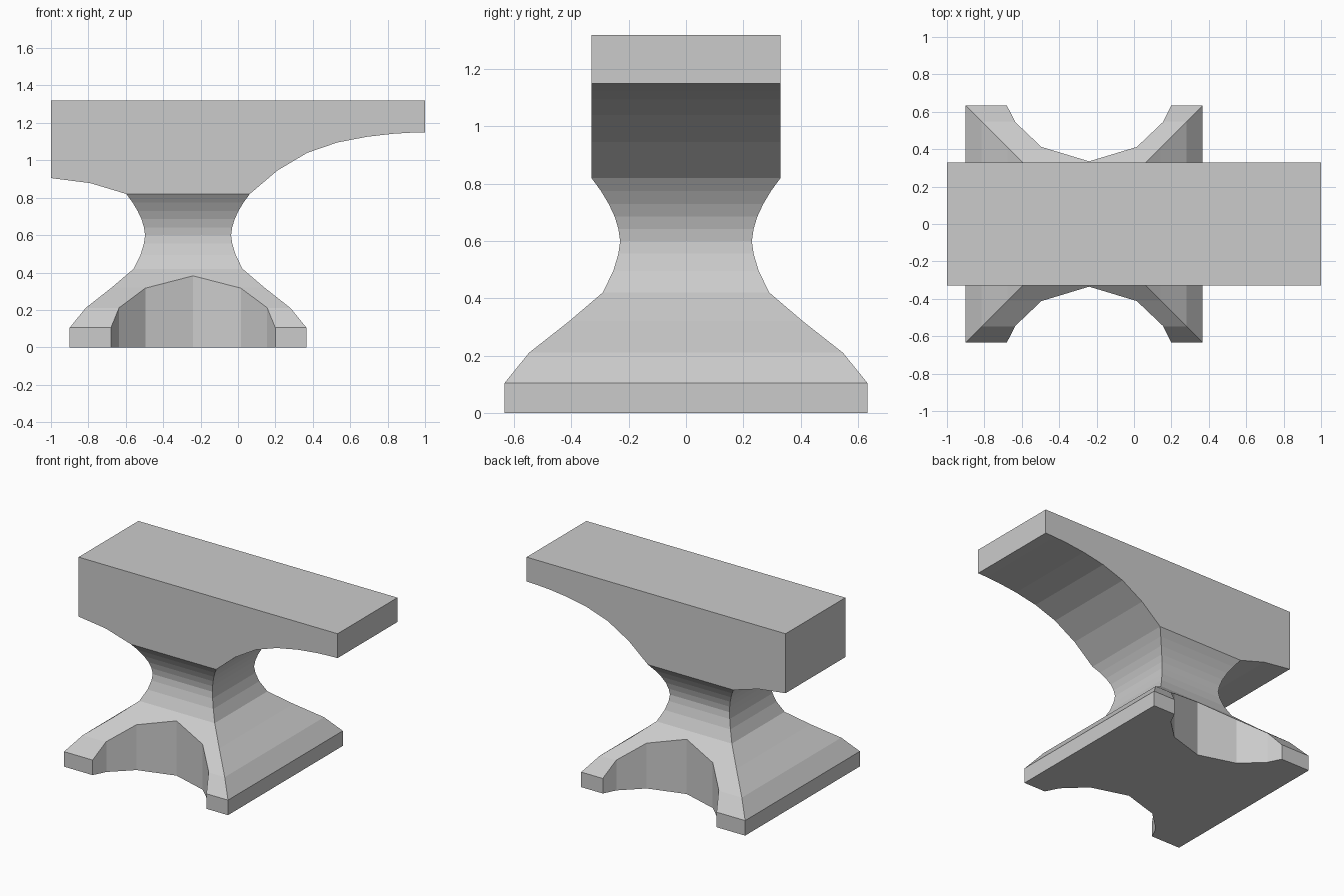
import bpy, bmesh

if "Cube" in bpy.data.objects:
    bpy.data.objects.remove(bpy.data.objects["Cube"])

CX = -0.267   # waist centre in x
HY = 0.33     # half width of the top block


def make_object(name, bm):
    bmesh.ops.recalc_face_normals(bm, faces=bm.faces[:])
    mesh = bpy.data.meshes.new(name)
    bm.to_mesh(mesh)
    bm.free()
    ob = bpy.data.objects.new(name, mesh)
    bpy.context.collection.objects.link(ob)
    return ob


bm = bmesh.new()

# flared square waist and foot: (half width, z), top to bottom
waist = [(HY, 0.82), (0.297, 0.775), (0.27, 0.73), (0.249, 0.685),
         (0.236, 0.642), (0.23, 0.6), (0.236, 0.556), (0.254, 0.495),
         (0.291, 0.42), (0.408, 0.32), (0.548, 0.21), (0.633, 0.105), (0.633, 0)]
rings = [[bm.verts.new((CX + sx * h, sy * h, z))
          for sx, sy in ((-1, -1), (1, -1), (1, 1), (-1, 1))] for h, z in waist]
for a, b in zip(rings, rings[1:]):
    for i in range(4):
        j = (i + 1) % 4
        bm.faces.new((a[i], a[j], b[j], b[i]))
bm.faces.new(rings[-1])

# top block: side profile from the waist's right edge round to its left edge
profile = [(CX + HY, 0.82), (0.21, 0.945), (0.37, 1.04), (0.53, 1.095),
           (0.69, 1.126), (0.83, 1.142), (0.93, 1.148), (1, 1.15), (1, 1.32),
           (-1, 1.32), (-1, 0.905), (-0.79, 0.878), (CX - HY, 0.82)]
front = [bm.verts.new((x, -HY, z)) for x, z in profile]
back = [bm.verts.new((x, HY, z)) for x, z in profile]
bm.faces.new(front)
bm.faces.new(back)
for i in range(len(profile) - 1):  # underside stays open where the waist joins
    bm.faces.new((front[i], front[i + 1], back[i + 1], back[i]))
bmesh.ops.remove_doubles(bm, verts=bm.verts[:], dist=0.0005)
anvil = make_object("anvil", bm)

# faceted arches cut from the front and back of the foot
arch = [(-0.44, 0.8), (-0.44, 0.634), (-0.395, 0.545), (-0.255, 0.412), (0, 0.335),
        (0.255, 0.412), (0.395, 0.545), (0.44, 0.634), (0.44, 0.8)]
bm = bmesh.new()
for s in (-1, 1):
    face = bm.faces.new([bm.verts.new((x - 0.24, s * y, -0.1)) for x, y in arch])
    ext = bmesh.ops.extrude_face_region(bm, geom=[face], use_keep_orig=True)
    bmesh.ops.translate(bm, vec=(0, 0, 0.7),
                        verts=[v for v in ext["geom"] if isinstance(v, bmesh.types.BMVert)])
cutter = make_object("arch_cutter", bm)
cutter.hide_render = True
cutter.hide_viewport = True
cut = anvil.modifiers.new("arches", 'BOOLEAN')
cut.operation = 'DIFFERENCE'
cut.solver = 'EXACT'
cut.object = cutter
